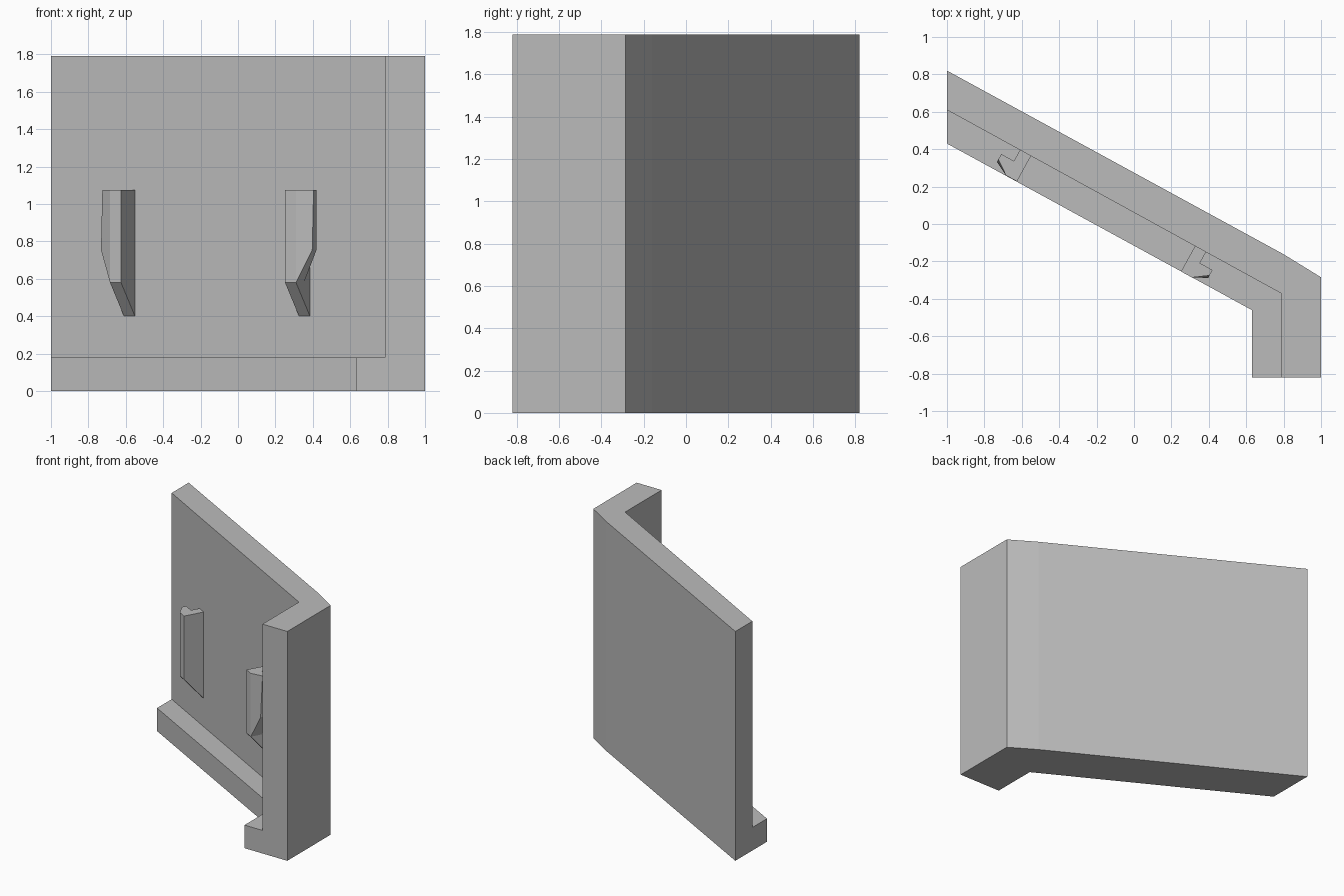
import bpy, bmesh, math
from mathutils import Vector

if "Cube" in bpy.data.objects:
    bpy.data.objects.remove(bpy.data.objects["Cube"], do_unlink=True)

grey = bpy.data.materials.new("plain grey")
grey.use_nodes = True
grey.diffuse_color = (0.5, 0.5, 0.5, 1)
grey.node_tree.nodes["Principled BSDF"].inputs["Base Color"].default_value = (0.5, 0.5, 0.5, 1)


def loft(bm, rings):
    """Skin a row of equal closed rings and cap both ends."""
    loops = [[bm.verts.new(p) for p in ring] for ring in rings]
    for a, b in zip(loops, loops[1:]):
        for i in range(len(a)):
            j = (i + 1) % len(a)
            bm.faces.new((a[i], a[j], b[j], b[i]))
    bm.faces.new(loops[0])
    bm.faces.new(loops[-1])


def finish(name, bm):
    bmesh.ops.remove_doubles(bm, verts=bm.verts, dist=0.0005)
    bmesh.ops.recalc_face_normals(bm, faces=bm.faces)
    mesh = bpy.data.meshes.new(name)
    bm.to_mesh(mesh)
    bm.free()
    mesh.materials.append(grey)
    obj = bpy.data.objects.new(name, mesh)
    bpy.context.collection.objects.link(obj)
    return obj


# Angled wall with a foot ledge: one stepped section swept around the corner
HEIGHT, LEDGE = 1.79, 0.18
ledge_path = [(-1, 0.43), (0.63, -0.46), (0.63, -0.46), (0.63, -0.82)]
inner_path = [(-1, 0.61), (0.785, -0.37), (0.785, -0.37), (0.785, -0.82)]
outer_path = [(-1, 0.82), (0.797, -0.16), (1, -0.285), (1, -0.82)]
bm = bmesh.new()
loft(bm, [[(*l, 0), (*l, LEDGE), (*i, LEDGE), (*i, HEIGHT), (*o, HEIGHT), (*o, 0)]
          for l, i, o in zip(ledge_path, inner_path, outer_path)])
finish("angled_wall", bm)

# Hooks on the inner wall face: a stem with a sloped foot and a sideways lip
along = (Vector(inner_path[1]) - Vector(inner_path[0])).normalized()
out = Vector((along.y, -along.x))
TOP, FOOT, TIP = 1.075, 0.58, 0.755
STEM, REACH, DEPTH, GAP = 0.067, 0.144, 0.155, 0.067


def hook(name, x, side):
    start = Vector(inner_path[0]) + along * ((x + 1) / along.x)

    def place(t, n, z):
        p = start + along * t * side + out * n
        return (p.x, p.y, z)

    bm = bmesh.new()
    stem = [(-0.02, 0.377), (DEPTH, FOOT), (DEPTH, TOP), (-0.02, TOP)]
    loft(bm, [[place(t, n, z) for n, z in stem] for t in (0, STEM)])
    # Lip underside rises from the foot to the tip
    root = [(DEPTH, FOOT), (DEPTH, TOP), (GAP, TOP), (GAP, FOOT)]
    tip = [(0.115, TIP), (0.1, TOP), (GAP, TOP), (GAP, TIP)]
    loft(bm, [[place(STEM, n, z) for n, z in root],
              [place(REACH, n, z) for n, z in tip]])
    finish(name, bm)


hook("right_hook", -0.551, -1)
hook("left_hook", 0.326, 1)
